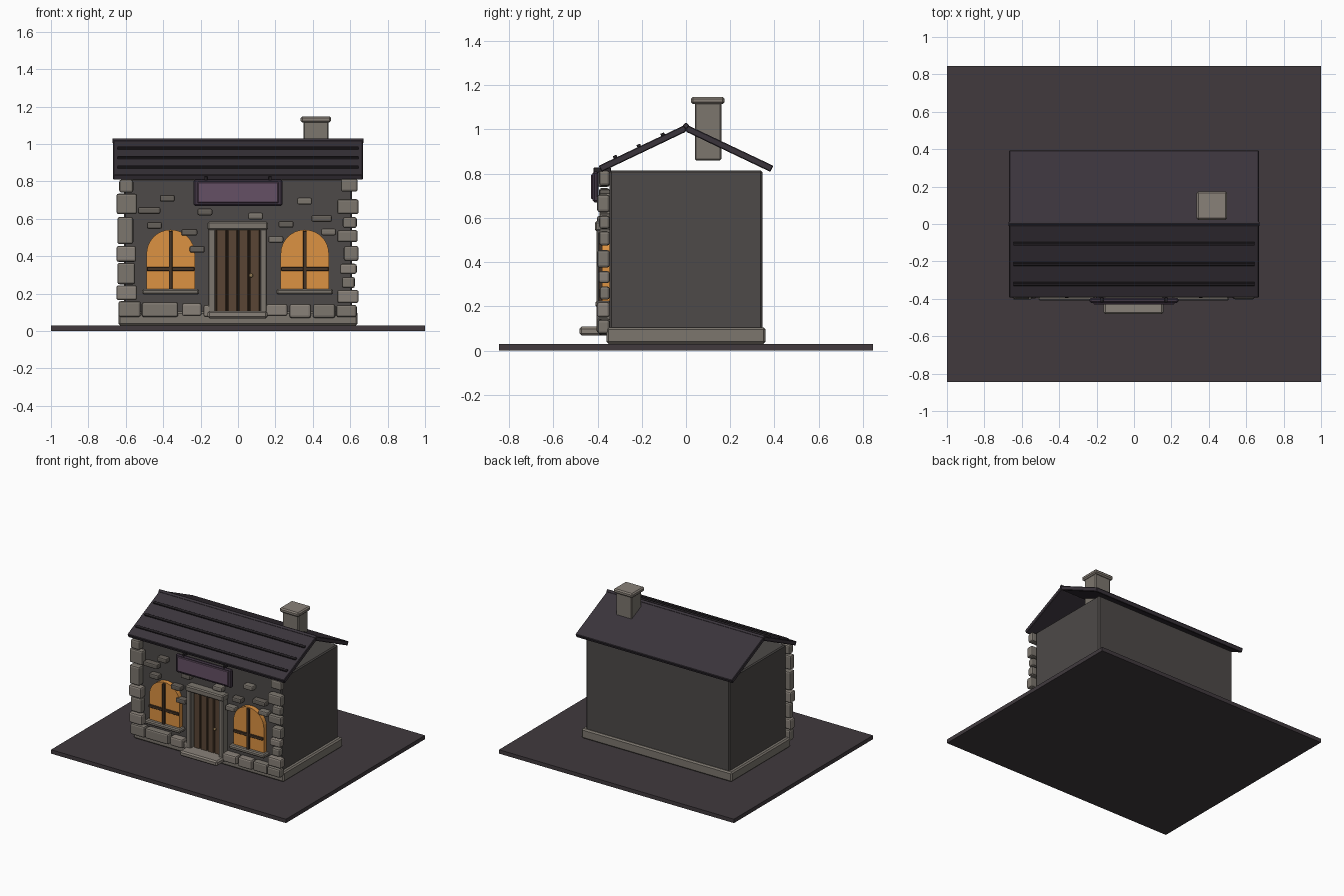
import bpy, bmesh, math, random
from mathutils import Matrix, Vector

if "Cube" in bpy.data.objects:
    bpy.data.objects.remove(bpy.data.objects["Cube"])

random.seed(4)


def mat(name, r, g, b):
    m = bpy.data.materials.new(name)
    m.diffuse_color = (r, g, b, 1)
    m.use_nodes = True
    m.node_tree.nodes["Principled BSDF"].inputs["Base Color"].default_value = m.diffuse_color
    return m


WALL = mat("wall_grey", .075, .068, .065)
STONE = mat("stone", .20, .18, .155)
STONE_B = mat("stone_light", .25, .22, .19)
STONE_C = mat("stone_dark", .13, .115, .10)
ROOF = mat("slate", .042, .034, .044)
TRIM = mat("dark_trim", .022, .018, .022)
GROUND = mat("ground", .052, .042, .048)
GLASS = mat("amber_glass", .72, .29, .055)
WOOD = mat("wood", .10, .06, .035)
BAR = mat("dark_wood", .06, .035, .02)
PURPLE = mat("purple", .13, .08, .13)
FRAME = mat("purple_frame", .05, .035, .055)
BRASS = mat("brass", .3, .2, .09)


def finish(name, bm, material, bevel=0.0, seg=1):
    bmesh.ops.recalc_face_normals(bm, faces=bm.faces)
    me = bpy.data.meshes.new(name)
    bm.to_mesh(me)
    bm.free()
    ob = bpy.data.objects.new(name, me)
    bpy.context.collection.objects.link(ob)
    me.materials.append(material)
    if bevel:
        mod = ob.modifiers.new("bevel", 'BEVEL')
        mod.width, mod.segments = bevel, seg
    return ob


def box(name, x0, x1, y0, y1, z0, z1, material, bevel=0.0, tilt=0.0, seg=1):
    bm = bmesh.new()
    bmesh.ops.create_cube(bm, size=1)
    bm.transform(Matrix.Diagonal((x1 - x0, y1 - y0, z1 - z0, 1)))
    ob = finish(name, bm, material, bevel, seg)
    ob.location = ((x0 + x1) / 2, (y0 + y1) / 2, (z0 + z1) / 2)
    ob.rotation_euler.x = tilt
    return ob


def prism(name, pts, direction, material, bevel=0.0):
    bm = bmesh.new()
    face = bm.faces.new([bm.verts.new(p) for p in pts])
    new = bmesh.ops.extrude_face_region(bm, geom=[face])["geom"]
    bmesh.ops.translate(bm, vec=Vector(direction),
                        verts=[v for v in new if isinstance(v, bmesh.types.BMVert)])
    return finish(name, bm, material, bevel)


# Ground, plinth and walls (attic gables stay open)
box("ground_slab", -1, 1, -.845, .845, 0, .03, GROUND)
box("plinth", -.64, .64, -.36, .36, .03, .105, STONE, .01)
box("walls", -.61, .61, -.345, .345, .03, .815, WALL, .008)

# Roof slopes, ridge and front battens
for side, s in (("front", -1), ("back", 1)):
    prism(side + "_roof_slope",
          [(-.667, s * y, z) for y, z in ((0, 1.023), (.395, .836), (.382, .808), (0, .99))],
          (1.334, 0, 0), ROOF, .004)
box("roof_ridge", -.67, .67, -.011, .011, 1.006, 1.028, ROOF, .003, math.pi / 4)
for i, y in enumerate((-.105, -.213, -.32)):
    z = 1.023 + .473 * y + .003
    box(f"roof_batten_{i}", -.645, .645, y - .009, y + .009, z - .008, z + .008,
        TRIM, .002, math.atan(.473))

# Chimney
box("chimney_shaft", .35, .485, .04, .16, .86, 1.125, STONE, .006)
box("chimney_cap", .335, .498, .022, .175, 1.115, 1.148, STONE_B, .009)

# Corner stones: x0, x1, z0, z1
left = [(-.635, -.56, .74, .81), (-.65, -.54, .625, .735), (-.645, -.56, .465, .61),
        (-.65, -.545, .37, .455), (-.645, -.55, .25, .365), (-.65, -.54, .165, .245),
        (-.64, -.52, .075, .16)]
right = [(.55, .64, .745, .815), (.53, .645, .625, .705), (.56, .635, .55, .61),
         (.53, .64, .475, .54), (.565, .645, .375, .455), (.545, .635, .305, .36),
         (.555, .625, .23, .29), (.53, .645, .15, .22), (.525, .635, .075, .14)]
for i, (a, b, c, d) in enumerate(left + right):
    box(f"corner_stone_{i}", a, b, random.uniform(-.405, -.39), -.345, c, d,
        random.choice((STONE, STONE, STONE_B)), .012, seg=2)

# Base course stones
base = [(-.515, -.32, .075, .155), (-.30, -.195, .08, .15), (-.185, -.14, .075, .14),
        (.15, .265, .08, .145), (.275, .39, .07, .145), (.40, .52, .07, .145)]
for i, (a, b, c, d) in enumerate(base):
    box(f"base_stone_{i}", a, b, random.uniform(-.405, -.39), -.34, c, d,
        random.choice((STONE, STONE_B)), .012, seg=2)

# Scattered wall stones: centre x, centre z, width
loose = [(-.475, .645, .12), (-.378, .71, .08), (-.177, .637, .08), (-.447, .565, .08),
         (-.26, .528, .085), (-.218, .437, .08), (.094, .615, .08), (.356, .695, .08),
         (.447, .602, .11), (.257, .571, .08), (.484, .53, .08), (.202, .49, .08)]
for i, (x, z, w) in enumerate(loose):
    box(f"wall_stone_{i}", x - w / 2, x + w / 2, -.392, -.34, z - .018, z + .018,
        random.choice((STONE, STONE_C, STONE_C)), .009, seg=2)

# Arched windows with glazing bars and sills
for side, cx in (("left", -.36), ("right", .357)):
    arch = [(cx - .129, -.34, .22), (cx + .129, -.34, .22)]
    arch += [(cx + .129 * math.cos(t), -.34, .413 + .129 * math.sin(t))
             for t in (math.pi * k / 16 for k in range(17))]
    prism(side + "_window_glass", arch, (0, -.04, 0), GLASS)
    box(side + "_window_upright", cx - .01, cx + .01, -.395, -.37, .22, .535, BAR, .002)
    box(side + "_window_crossbar", cx - .127, cx + .127, -.393, -.37, .322, .342, BAR, .002)
    box(side + "_window_sill", cx - .152, cx + .152, -.41, -.34, .195, .225, STONE, .008)

# Door: backing, planks, handle
box("door_backing", -.13, .125, -.362, -.34, .10, .55, BAR)
for i in range(4):
    x = -.118 + i * .059
    box(f"door_plank_{i}", x + .003, x + .056, -.376, -.35, .10, .545, WOOD, .004)
bm = bmesh.new()
bmesh.ops.create_uvsphere(bm, u_segments=12, v_segments=8, radius=.011)
knob = finish("door_knob", bm, BRASS)
knob.location = (.07, -.383, .297)

# Door frame and step
box("door_post_left", -.16, -.12, -.405, -.34, .07, .55, STONE, .006)
box("door_post_right", .117, .155, -.405, -.34, .07, .55, STONE, .006)
box("door_lintel", -.163, .16, -.412, -.34, .54, .585, STONE, .008)
box("door_step", -.163, .158, -.482, -.34, .068, .108, STONE_B, .01)

# Hanging sign with two brackets
box("sign_frame", -.238, .238, -.422, -.395, .67, .81, FRAME, .008)
box("sign_panel", -.216, .216, -.43, -.41, .685, .797, PURPLE, .004)
for side, x in (("left", -.172), ("right", .172)):
    box(side + "_sign_bracket", x - .008, x + .008, -.418, -.34, .805, .827, TRIM, .002)
